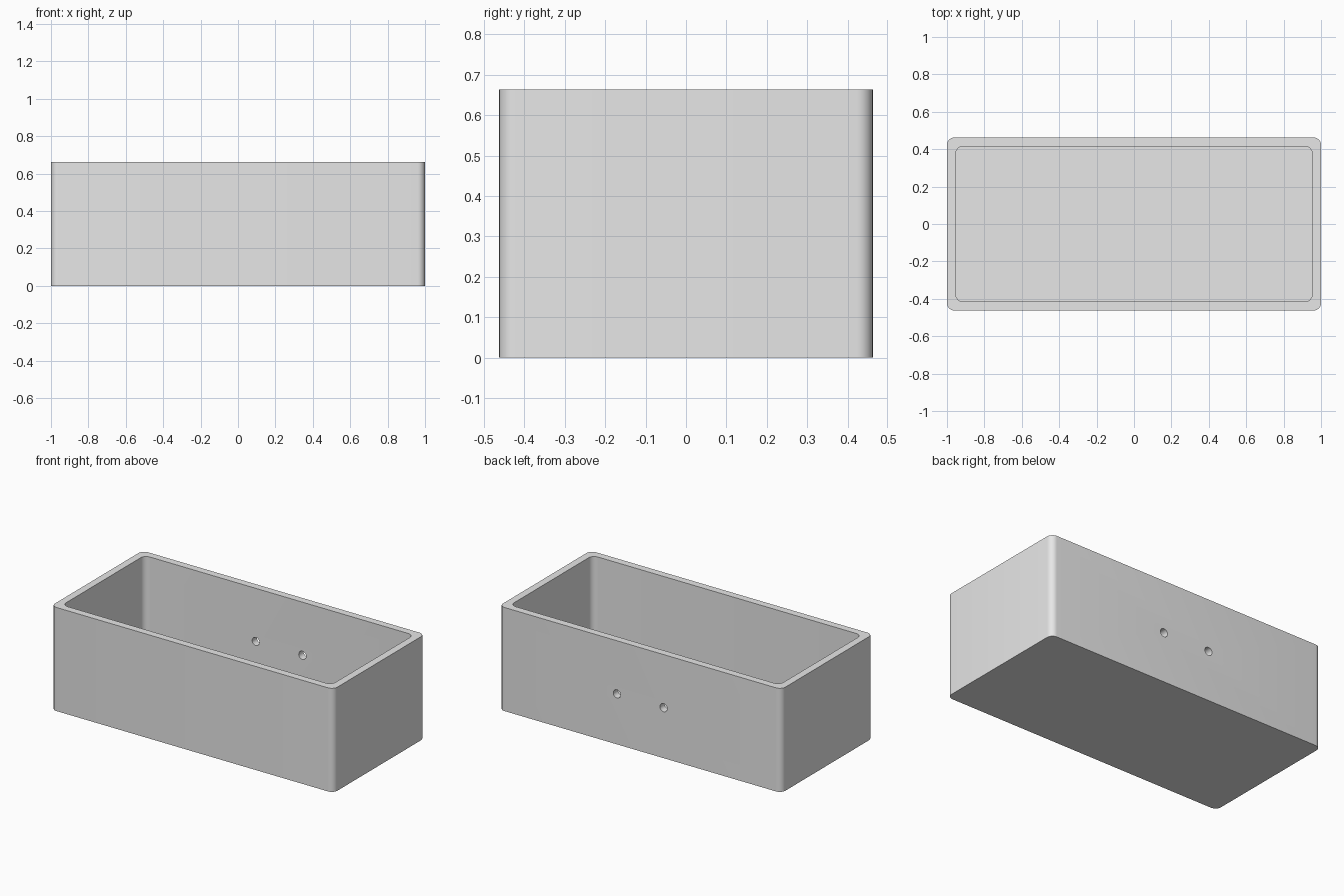
import bpy, bmesh
from math import sin, cos, pi
from mathutils import Matrix

HALF_X, HALF_Y, HEIGHT = 1.0, 0.4625, 0.663
WALL, CORNER = 0.047, 0.04
HOLE_X, HOLE_Z, HOLE_R = 0.165, 0.323, 0.026

default_cube = bpy.data.objects.get("Cube")
if default_cube:
    bpy.data.objects.remove(default_cube, do_unlink=True)

grey = bpy.data.materials.new("light grey")
grey.use_nodes = True
grey.diffuse_color = (0.8, 0.8, 0.8, 1)
grey.node_tree.nodes["Principled BSDF"].inputs["Base Color"].default_value = grey.diffuse_color


def rounded_outline(half_x, half_y, radius, steps=8):
    """Corner points of a rounded rectangle, anticlockwise."""
    points = []
    for quarter, (sx, sy) in enumerate([(1, 1), (-1, 1), (-1, -1), (1, -1)]):
        for i in range(steps + 1):
            a = (quarter + i / steps) * pi / 2
            points.append((sx * (half_x - radius) + radius * cos(a),
                           sy * (half_y - radius) + radius * sin(a)))
    return points


def make_object(name, bm):
    bmesh.ops.recalc_face_normals(bm, faces=bm.faces)
    mesh = bpy.data.meshes.new(name)
    bm.to_mesh(mesh)
    bm.free()
    mesh.materials.append(grey)
    obj = bpy.data.objects.new(name, mesh)
    bpy.context.collection.objects.link(obj)
    return obj


# Open box: outer loops, then rim and inner loops down to the floor
bm = bmesh.new()
outer = rounded_outline(HALF_X, HALF_Y, CORNER)
inner = rounded_outline(HALF_X - WALL, HALF_Y - WALL, CORNER)
loops = [[bm.verts.new((x, y, z)) for x, y in outline]
         for outline, z in [(outer, 0), (outer, HEIGHT), (inner, HEIGHT), (inner, WALL)]]
for low, high in zip(loops, loops[1:]):
    for i in range(len(low)):
        j = (i + 1) % len(low)
        bm.faces.new((low[i], low[j], high[j], high[i]))
bm.faces.new(reversed(loops[0]))
bm.faces.new(loops[-1])
planter = make_object("planter_box", bm)

# Two round holes through the back wall
bm = bmesh.new()
for side in (-1, 1):
    place = (Matrix.Translation((side * HOLE_X, HALF_Y - WALL / 2, HOLE_Z))
             @ Matrix.Rotation(pi / 2, 4, "X"))
    bmesh.ops.create_cone(bm, cap_ends=True, segments=32, radius1=HOLE_R,
                          radius2=HOLE_R, depth=WALL * 3, matrix=place)
cutter = make_object("hole_cutter", bm)
cutter.hide_render = True

cut = planter.modifiers.new("holes", "BOOLEAN")
cut.operation = "DIFFERENCE"
cut.solver = "EXACT"
cut.object = cutter

bpy.ops.object.select_all(action="DESELECT")
planter.select_set(True)
bpy.context.view_layer.objects.active = planter
bpy.ops.object.modifier_apply(modifier=cut.name)
bpy.data.objects.remove(cutter, do_unlink=True)
bpy.ops.object.shade_smooth_by_angle(angle=pi / 6)
